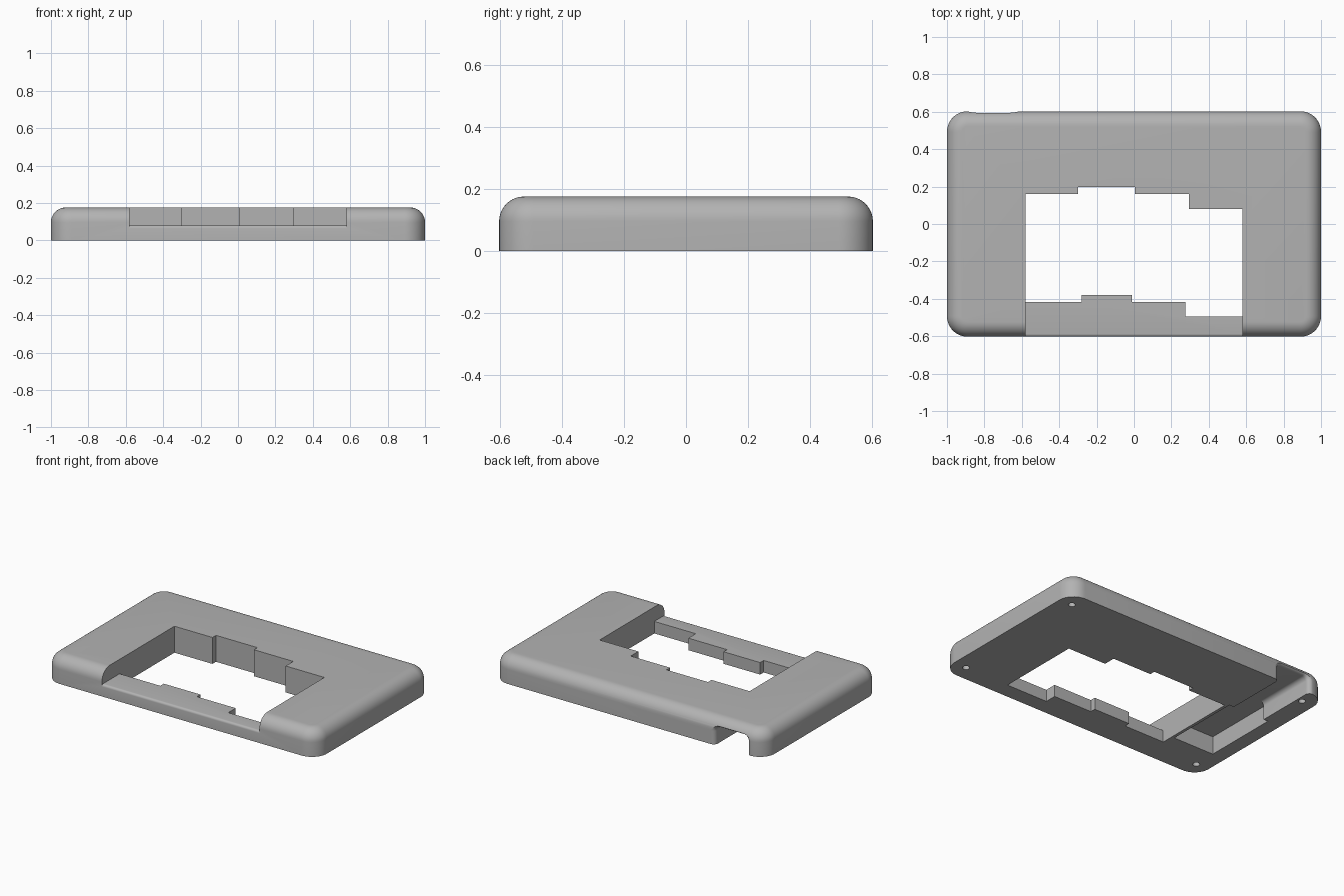
import bpy, bmesh, math

cube = bpy.data.objects.get("Cube")
if cube:
    bpy.data.objects.remove(cube, do_unlink=True)

HEIGHT = 0.176
grey = bpy.data.materials.new("mid grey")
grey.use_nodes = True
colour = (0.45, 0.45, 0.45, 1)
grey.diffuse_color = colour
grey.node_tree.nodes["Principled BSDF"].inputs["Base Color"].default_value = colour


def finish(bm, name):
    bmesh.ops.recalc_face_normals(bm, faces=bm.faces)
    mesh = bpy.data.meshes.new(name)
    bm.to_mesh(mesh)
    bm.free()
    mesh.materials.append(grey)
    obj = bpy.data.objects.new(name, mesh)
    bpy.context.collection.objects.link(obj)
    return obj


def loft(name, sections):
    """Skin a row of matching closed sections and cap both ends."""
    bm = bmesh.new()
    rings = [[bm.verts.new(p) for p in s] for s in sections]
    n = len(rings[0])
    for a, b in zip(rings, rings[1:]):
        for i in range(n):
            j = (i + 1) % n
            bm.faces.new((a[i], a[j], b[j], b[i]))
    bm.faces.new(rings[0])
    bm.faces.new(rings[-1])
    return finish(bm, name)


def prism(name, outline, z0, z1):
    return loft(name, [[(x, y, z) for x, y in outline] for z in (z0, z1)])


def box_outline(x0, x1, y0, y1):
    return [(x0, y0), (x1, y0), (x1, y1), (x0, y1)]


def arc(cx, cy, r, start, end, steps=8):
    angles = [math.radians(start + (end - start) * i / steps) for i in range(steps + 1)]
    return [(cx + r * math.cos(a), cy + r * math.sin(a)) for a in angles]


# Cover: a slab with round corners and a rounded top rim
bm = bmesh.new()
bmesh.ops.create_cube(bm, size=1)
for v in bm.verts:
    v.co = (v.co.x * 2, v.co.y * 1.205, (v.co.z + 0.5) * HEIGHT)
upright = [e for e in bm.edges if abs(e.verts[0].co.z - e.verts[1].co.z) > 0.1]
bmesh.ops.bevel(bm, geom=upright, offset=0.11, segments=12, profile=0.5, affect='EDGES')
rim = [e for e in bm.edges if all(v.co.z > HEIGHT - 0.001 for v in e.verts)]
bmesh.ops.bevel(bm, geom=rim, offset=0.08, segments=10, profile=0.5, affect='EDGES')
cover = finish(bm, "cover")

cutters = []

# Stepped window through the middle
window = [(-0.58, -0.417), (-0.28, -0.417), (-0.28, -0.38), (-0.01, -0.38),
          (-0.01, -0.417), (0.275, -0.417), (0.275, -0.495), (0.58, -0.495),
          (0.58, 0.08), (0.295, 0.08), (0.295, 0.16), (0.005, 0.16),
          (0.005, 0.197), (-0.3, 0.197), (-0.3, 0.16), (-0.58, 0.16)]
cutters.append(prism("window_cutter", window, -0.1, 0.3))

# Lowered front ledge with a softened lip
ledge = [(-0.7, 0.3), (-0.7, 0.065)] + arc(-0.5875, 0.065, 0.015, 180, 90, 5) + [(0, 0.08), (0, 0.3)]
cutters.append(loft("ledge_cutter", [[(x, y, z) for y, z in ledge] for x in (-0.58, 0.58)]))

# Pocket under the right side
cutters.append(prism("pocket_cutter", box_outline(-0.903, -0.6, -0.337, 0.18), -0.1, 0.12))


# Cable channel from the pocket to the back, flared at its mouth
def arch(y, grow):
    r = 0.03 + grow
    x0, x1, top = -0.87 - grow, -0.635 + grow, 0.12 + grow
    outline = [(x0, -0.1)] + arc(x0 + r, top - r, r, 180, 90)
    outline += arc(x1 - r, top - r, r, 90, 0) + [(x1, -0.1)]
    return [(x, y, z) for x, z in outline]


FLARE = 0.03
sections = [arch(0.15, 0)]
for i in range(7):
    a = math.radians(15 * i)
    sections.append(arch(0.5725 + FLARE * math.sin(a), FLARE * (1 - math.cos(a))))
sections.append(arch(0.7, FLARE))
cutters.append(loft("channel_cutter", sections))

# Screw holes in the four underside corners
for sx in (-1, 1):
    for sy in (-1, 1):
        ring = arc(sx * 0.906, sy * 0.496, 0.022, 0, 337.5, 15)
        cutters.append(prism("screw_hole_cutter", ring, -0.1, 0.1))

# Cut everything out of the cover
for cutter in cutters:
    mod = cover.modifiers.new(cutter.name, 'BOOLEAN')
    mod.operation = 'DIFFERENCE'
    mod.solver = 'EXACT'
    mod.object = cutter
bpy.context.view_layer.update()
evaluated = cover.evaluated_get(bpy.context.evaluated_depsgraph_get())
result = bpy.data.meshes.new_from_object(evaluated)
cover.modifiers.clear()
cover.data = result
for cutter in cutters:
    bpy.data.objects.remove(cutter, do_unlink=True)

# Smooth rims, crisp cuts
bpy.ops.object.select_all(action='DESELECT')
cover.select_set(True)
bpy.context.view_layer.objects.active = cover
bpy.ops.object.shade_smooth_by_angle(angle=math.radians(30))
